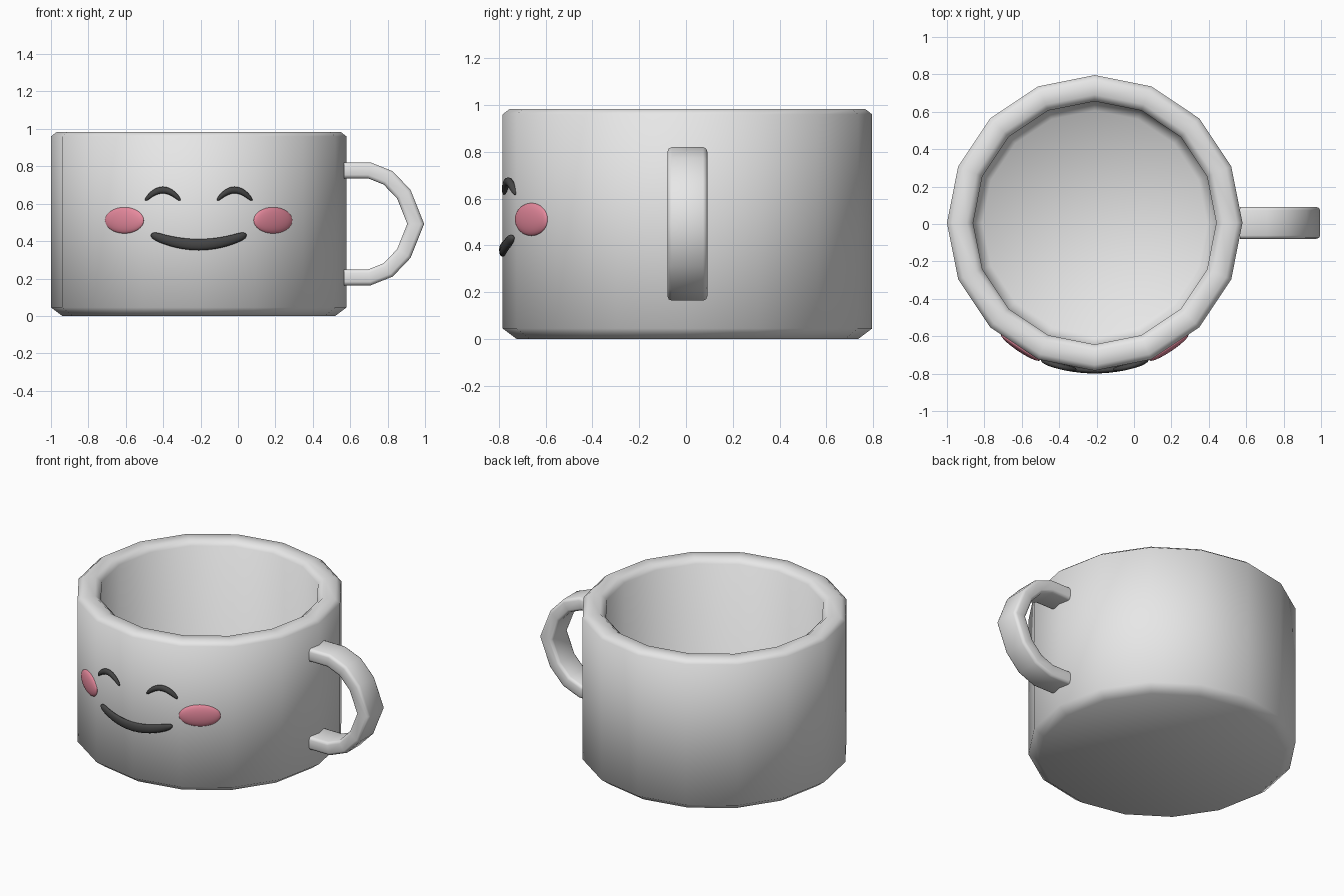
import bpy, bmesh, math
from mathutils import Vector

if "Cube" in bpy.data.objects:
    bpy.data.objects.remove(bpy.data.objects["Cube"])

CX, CY, R, SIDES = -0.21, 0.006, 0.79, 16


def material(name, rgb):
    m = bpy.data.materials.new(name)
    m.diffuse_color = (*rgb, 1)
    m.use_nodes = True
    m.node_tree.nodes["Principled BSDF"].inputs["Base Color"].default_value = m.diffuse_color
    return m


GREY = material("pale grey", (0.8, 0.8, 0.8))
PINK = material("blush pink", (0.82, 0.26, 0.35))
DARK = material("charcoal", (0.06, 0.06, 0.06))


def loft(name, rings, mat, angle):
    """Skin a list of closed rings of points and cap both ends."""
    bm = bmesh.new()
    loops = [[bm.verts.new(p) for p in ring] for ring in rings]
    n = len(loops[0])
    for a, b in zip(loops, loops[1:]):
        for i in range(n):
            j = (i + 1) % n
            bm.faces.new((a[i], a[j], b[j], b[i]))
    bm.faces.new(loops[0][::-1])
    bm.faces.new(loops[-1])
    bmesh.ops.recalc_face_normals(bm, faces=bm.faces)
    me = bpy.data.meshes.new(name)
    bm.to_mesh(me)
    bm.free()
    ob = bpy.data.objects.new(name, me)
    bpy.context.collection.objects.link(ob)
    me.materials.append(mat)
    bpy.ops.object.select_all(action='DESELECT')
    ob.select_set(True)
    bpy.context.view_layer.objects.active = ob
    bpy.ops.object.shade_smooth_by_angle(angle=math.radians(angle))
    return ob


# Cup: lathed outer wall, rim, inner wall and floor
profile = [(0.73, 0), (R, 0.045), (R, 0.96), (0.76, 0.983), (0.685, 0.983),
           (0.65, 0.955), (0.65, 0.15), (0.60, 0.10)]
loft("cup_body", [[(CX + r * math.cos(2 * math.pi * i / SIDES),
                    CY + r * math.sin(2 * math.pi * i / SIDES), z)
                   for i in range(SIDES)] for r, z in profile], GREY, 55)

# Handle: rounded bar swept along a half loop
half = [(0.567, 0.778), (0.702, 0.778), (0.803, 0.738), (0.88, 0.65)]
ZC = 0.492
path = half + [(0.95, ZC)] + [(x, 2 * ZC - z) for x, z in half[::-1]]
path = [Vector(p) for p in path]
path[3].x, path[5].x = 0.887, 0.887
T, W, B = 0.042, 0.085, 0.018
section = [(T - B, -W), (T - B * .3, -W + B * .3), (T, -W + B)]
section += [(u, -v) for u, v in section[::-1]]
section += [(-u, v) for u, v in section[::-1]]
rings = []
for i, p in enumerate(path):
    d0 = (p - path[max(i - 1, 0)]).normalized()
    d1 = (path[min(i + 1, len(path) - 1)] - p).normalized()
    d = (d0 + d1).normalized()
    miter = 1 / max(d.dot(d1 if d1.length else d0), 0.5)
    n = Vector((-d.y, d.x)) * miter
    rings.append([(p.x + n.x * u, CY + v, p.y + n.y * u) for u, v in section])
loft("handle", rings, GREY, 50)


def stroke(name, cx, cz, half_w, sag, thick, end_thick):
    """Tapered, domed curve lying on the front of the cup."""
    rings, steps = [], 20
    for k in range(steps + 1):
        t = math.sin(math.pi * (k / steps - 0.5))
        x, z = cx + half_w * t, cz + sag * t * t
        n = Vector((-2 * sag * t / half_w, 1)).normalized()
        w = end_thick + (thick - end_thick) * (1 - t * t)
        w *= max(0.05, 1 - t ** 20) ** 0.5
        ring = []
        for j in range(12):
            a = 2 * math.pi * j / 12
            px, pz = x + n.x * w * math.cos(a), z + n.y * w * math.cos(a)
            y = CY - math.sqrt(R * R - (px - CX) ** 2)
            ring.append((px, y - 0.015 * math.sin(a) * min(1, w / 0.015), pz))
        rings.append(ring)
    return loft(name, rings, DARK, 60)


# Face: smile, closed eyes and cheeks
stroke("smile", CX, 0.381, 0.255, 0.055, 0.03, 0.02)
for side, label in ((-1, "left"), (1, "right")):
    stroke(label + "_eye", CX + side * 0.192, 0.673, 0.093, -0.056, 0.018, 0.008)
    ang = math.radians(-90 + side * 33.75)
    bpy.ops.mesh.primitive_uv_sphere_add(
        segments=32, ring_count=16, radius=1,
        location=(CX + side * 0.397, CY - 0.666, 0.511),
        rotation=(0, 0, ang + math.pi / 2))
    cheek = bpy.context.object
    cheek.name = label + "_cheek"
    cheek.scale = (0.124, 0.023, 0.07)
    cheek.data.materials.append(PINK)
    bpy.ops.object.shade_smooth()
